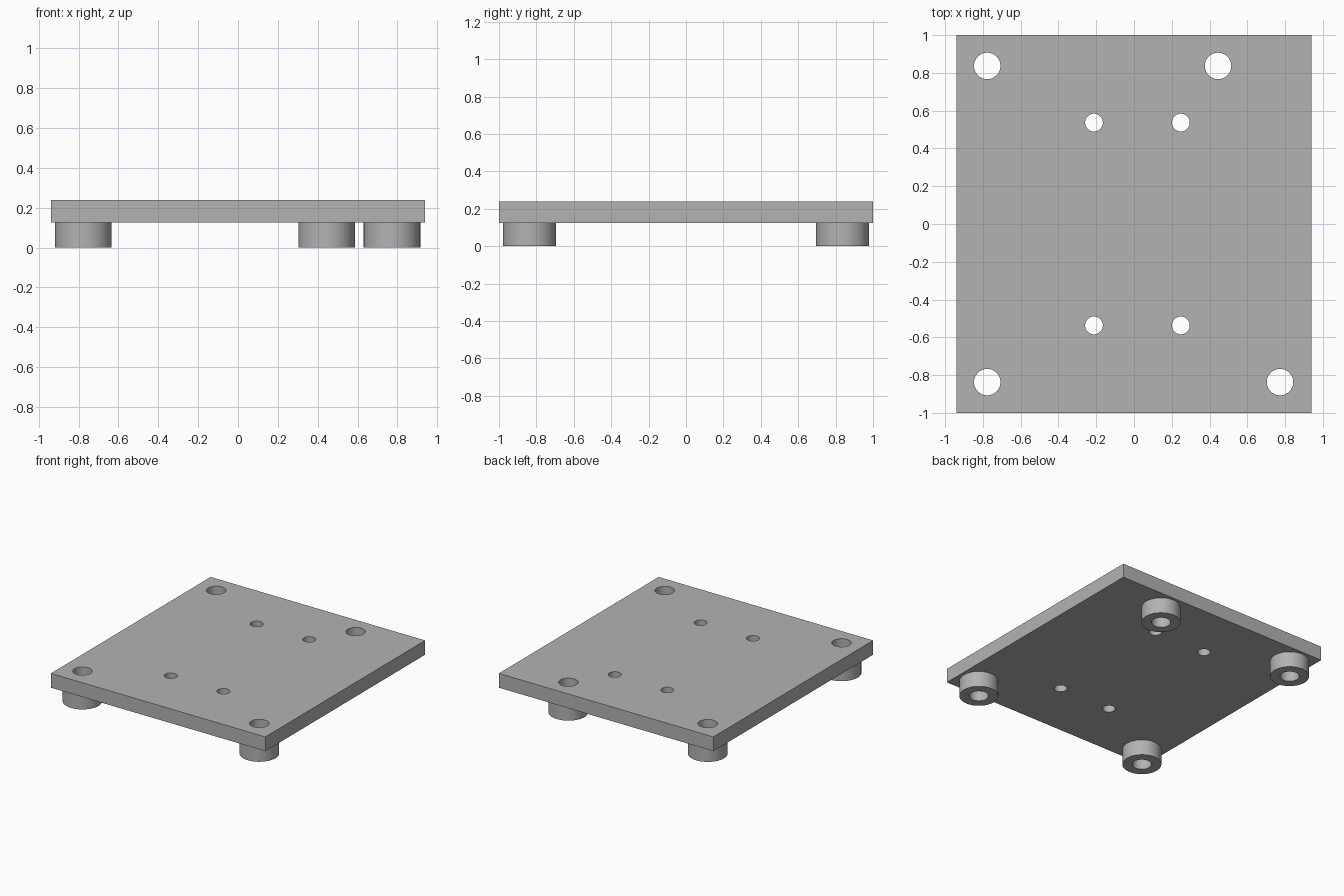
import bpy, bmesh, math

if "Cube" in bpy.data.objects:
    bpy.data.objects.remove(bpy.data.objects["Cube"])

grey = bpy.data.materials.new("plain_grey")
grey.diffuse_color = (0.45, 0.45, 0.45, 1)
grey.use_nodes = True
grey.node_tree.nodes["Principled BSDF"].inputs["Base Color"].default_value = grey.diffuse_color

W, L = 0.94, 1.0                       # plate half sizes
FOOT_H, TOP = 0.125, 0.238             # underside and top of the plate
FOOT_R, BORE_R, SCREW_R = 0.142, 0.07, 0.047
feet = [(-0.777, 0.837), (0.445, 0.837), (-0.777, -0.837), (0.773, -0.837)]
screws = [(x, y) for x in (-0.212, 0.248) for y in (-0.537, 0.537)]


def circle(x, y, r, n=48):
    return [(x + r * math.cos(math.tau * i / n), y + r * math.sin(math.tau * i / n))
            for i in range(n)]


def extruded(name, loops, z0, z1):
    """Fill the outline (further loops become holes) and extrude it from z0 to z1."""
    curve = bpy.data.curves.new(name, 'CURVE')
    curve.dimensions = '2D'
    curve.fill_mode = 'BOTH'
    curve.extrude = (z1 - z0) / 2
    for pts in loops:
        s = curve.splines.new('POLY')
        s.points.add(len(pts) - 1)
        for p, (x, y) in zip(s.points, pts):
            p.co = (x, y, 0, 1)
        s.use_cyclic_u = True
    ob = bpy.data.objects.new(name, curve)
    bpy.context.collection.objects.link(ob)
    ob.location.z = (z0 + z1) / 2
    bpy.ops.object.select_all(action='DESELECT')
    ob.select_set(True)
    bpy.context.view_layer.objects.active = ob
    bpy.ops.object.convert(target='MESH')
    ob = bpy.context.object
    # weld caps to walls and face everything outward
    bm = bmesh.new()
    bm.from_mesh(ob.data)
    bmesh.ops.remove_doubles(bm, verts=bm.verts, dist=1e-5)
    bmesh.ops.recalc_face_normals(bm, faces=bm.faces)
    bm.to_mesh(ob.data)
    bm.free()
    ob.data.materials.clear()
    ob.data.materials.append(grey)
    bpy.ops.object.shade_smooth_by_angle(angle=math.radians(30))
    return ob


# Plate with four foot bores and four screw holes
outline = [(-W, -L), (W, -L), (W, L), (-W, L)]
holes = [circle(x, y, BORE_R) for x, y in feet] + [circle(x, y, SCREW_R) for x, y in screws]
extruded("plate", [outline] + holes, FOOT_H, TOP)

# Hollow round feet under the bores
for i, (x, y) in enumerate(feet):
    extruded(f"foot_{i + 1}", [circle(x, y, FOOT_R), circle(x, y, BORE_R)], 0, FOOT_H)
